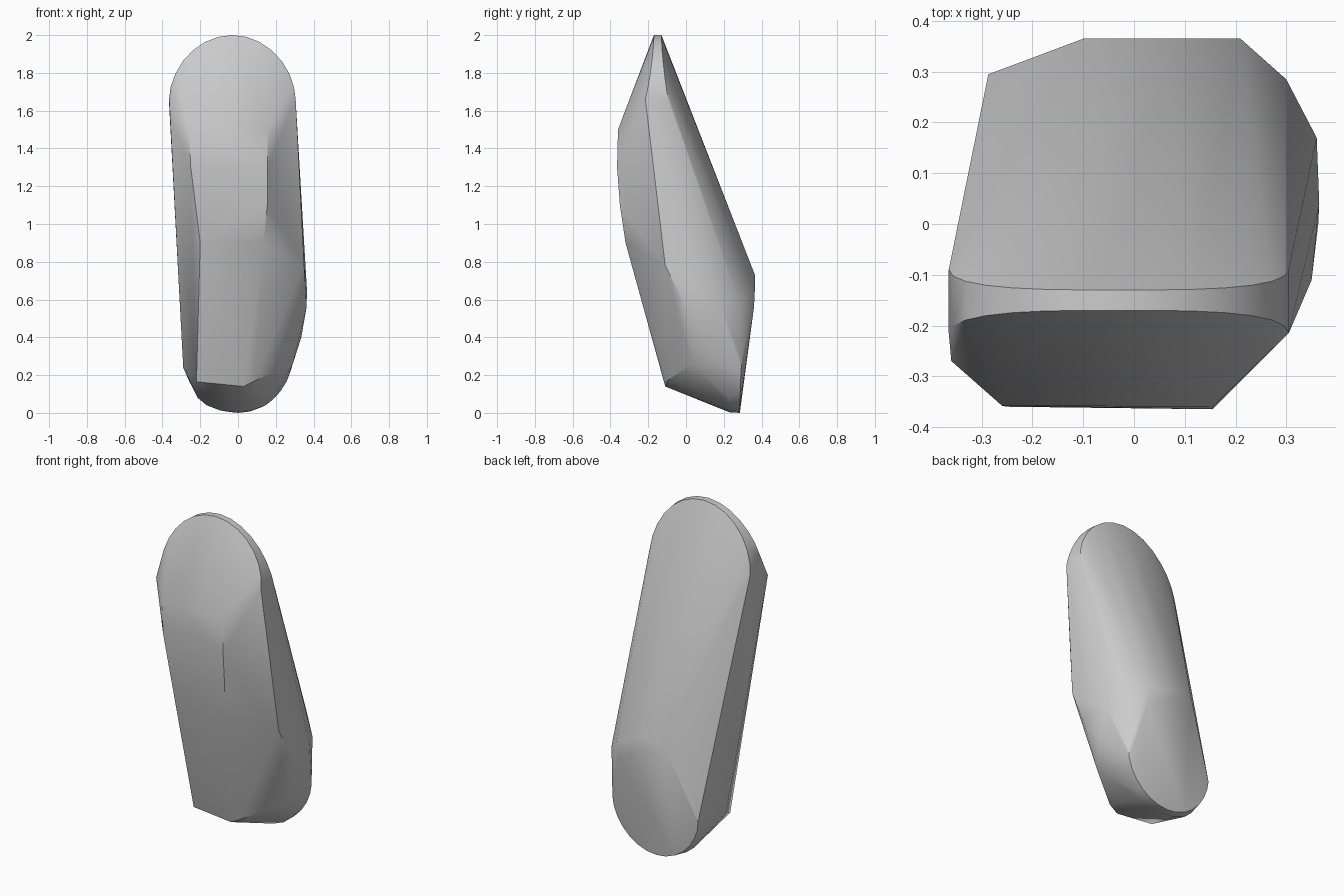
import bpy, bmesh, math

cube = bpy.data.objects.get("Cube")
if cube:
    bpy.data.objects.remove(cube, do_unlink=True)


def arch(cx, half, z_side, z_tip, y_tip, y_side, steps=14):
    """Half-ellipse rim whose depth eases from the tip to both sides."""
    rim = []
    for i in range(steps + 1):
        a = math.pi * i / steps
        rise = math.sin(a)
        x = cx + half * math.cos(a)
        z = z_side + (z_tip - z_side) * rise ** 1.1
        y = y_tip + (y_side - y_tip) * (1 - rise) ** 1.5
        rim.append((x, y, z))
    return rim


# Thin rounded crown: front rim and back rim
points = arch(-0.03, 0.335, 1.66, 2.0, -0.17, -0.215)
points += arch(-0.03, 0.335, 1.64, 2.0, -0.13, -0.09)

# Rounded heel at the foot of the back
points += arch(0.0, 0.287, 0.28, 0.0, 0.285, 0.295)
points += arch(-0.01, 0.22, 0.12, 0.003, 0.23, 0.23, 8)

# Front ridge, running down to the toe
points += [(-0.26, -0.358, 1.5), (0.155, -0.36, 1.5), (-0.36, -0.27, 1.58),
           (-0.25, -0.36, 1.3), (0.155, -0.365, 1.3),
           (-0.21, -0.34, 1.1), (0.155, -0.35, 1.1),
           (-0.2, -0.32, 0.9), (0.135, -0.32, 0.9),
           (-0.22, -0.11, 0.165), (0.03, -0.11, 0.14), (0.09, -0.1, 0.17)]

# Flat left-hand flank as seen from the front
points += [(-0.29, 0.03, 0.24), (-0.285, 0.28, 0.3), (-0.325, -0.1, 0.9)]

# Bulging flank on the other side
points += [(0.35, -0.11, 0.78), (0.363, 0.0, 0.56), (0.29, 0.03, 0.26),
           (0.365, 0.04, 0.65), (0.36, 0.17, 0.6), (0.335, 0.1, 0.4),
           (0.30, 0.285, 0.58)]

# Fold across the back
points += [(-0.1, 0.365, 0.73), (0.06, 0.365, 0.73), (0.21, 0.365, 0.66),
           (0.21, 0.36, 0.56)]

bm = bmesh.new()
for p in points:
    bm.verts.new(p)
hull = bmesh.ops.convex_hull(bm, input=bm.verts)
loose = {g for g in hull["geom_interior"] + hull["geom_unused"]
         if isinstance(g, bmesh.types.BMVert)}
bmesh.ops.delete(bm, geom=list(loose), context='VERTS')
bmesh.ops.recalc_face_normals(bm, faces=bm.faces)

mesh = bpy.data.meshes.new("stone_body")
bm.to_mesh(mesh)
bm.free()
stone = bpy.data.objects.new("stone_body", mesh)
bpy.context.collection.objects.link(stone)

# Plain grey stone
grey = bpy.data.materials.new("stone_grey")
grey.use_nodes = True
colour = (0.6, 0.6, 0.6, 1.0)
grey.diffuse_color = colour
grey.node_tree.nodes["Principled BSDF"].inputs["Base Color"].default_value = colour
mesh.materials.append(grey)

# Soft facets with the strong edges kept sharp
bpy.ops.object.select_all(action='DESELECT')
stone.select_set(True)
bpy.context.view_layer.objects.active = stone
bpy.ops.object.shade_smooth_by_angle(angle=math.radians(30))
